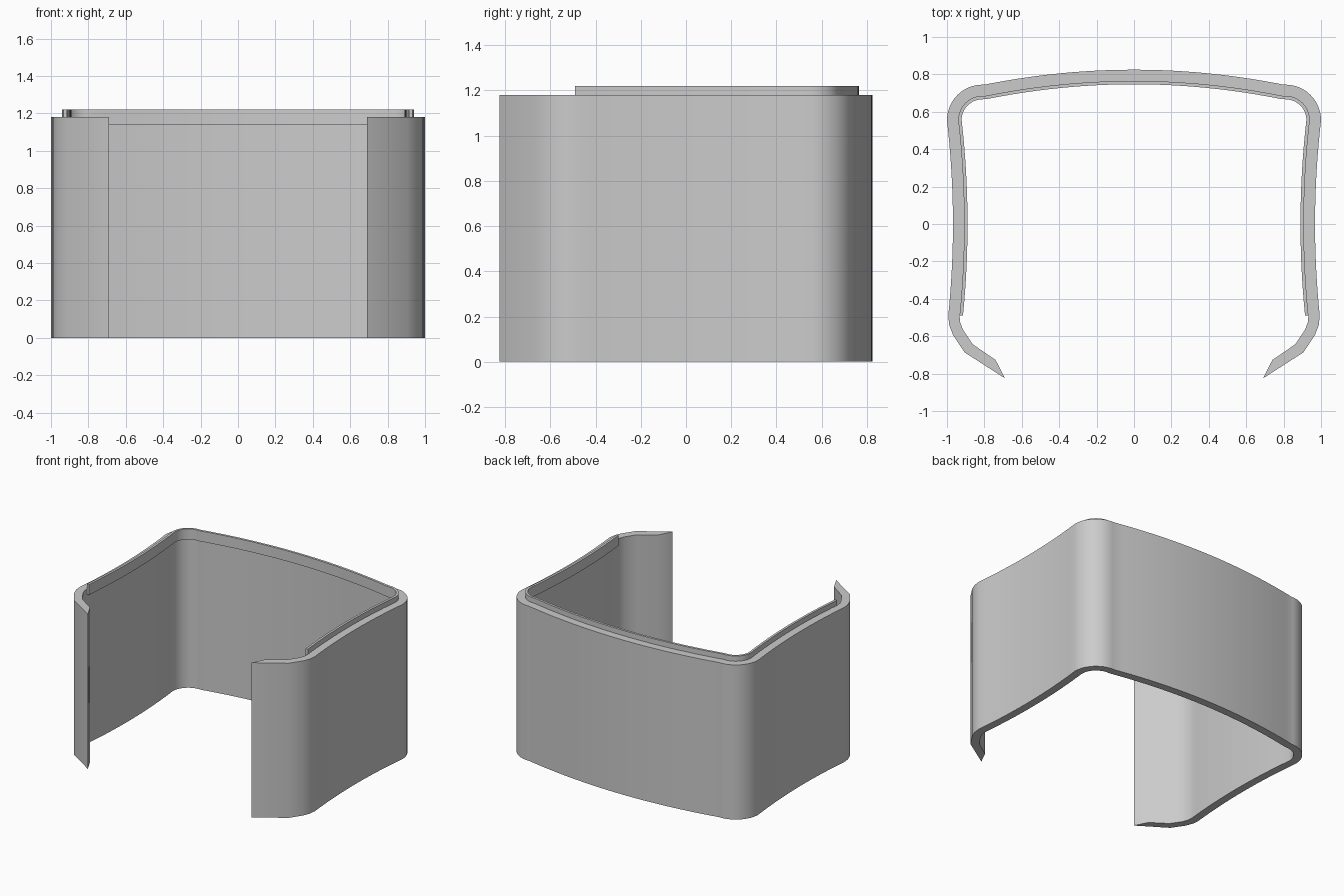
import bpy, bmesh, math
from mathutils import Vector

if "Cube" in bpy.data.objects:
    bpy.data.objects.remove(bpy.data.objects["Cube"])

WALL, LIP = 0.06, 0.018
WALL_TOP, LIP_LOW, LIP_TOP = 1.18, 1.14, 1.22

grey = bpy.data.materials.new("plain grey")
grey.diffuse_color = (0.6, 0.6, 0.6, 1)
grey.use_nodes = True
grey.node_tree.nodes["Principled BSDF"].inputs["Base Color"].default_value = grey.diffuse_color


def half_outline():
    """Right half of the outer outline, from back centre to the front tip."""
    pts = [(0.8 * i / 12, 0.825 - 0.125 * (0.8 * i / 12) ** 2) for i in range(13)]
    # rounded rear corner
    for i in range(13):
        a = math.radians(90 - 7.5 * i)
        pts.append((0.81 + 0.19 * math.cos(a), 0.555 + 0.19 * math.sin(a)))
    # side bowed slightly inward
    for i in range(1, 17):
        y = 0.555 - 1.045 * i / 16
        pts.append((0.968 + 0.104 * y * y, y))
    side_end = len(pts) - 1
    # front corner and angled flap
    pts += [(0.988, -0.54), (0.968, -0.593), (0.905, -0.687), (0.69, -0.825)]
    return [Vector(p) for p in pts], side_end


def offset(pts, d):
    """Move an open clockwise path inward by d with mitred joints."""
    out = []
    for i, p in enumerate(pts):
        normals = []
        for a, b in ((i - 1, i), (i, i + 1)):
            if a >= 0 and b < len(pts):
                t = (pts[b] - pts[a]).normalized()
                normals.append(Vector((t.y, -t.x)))
        n = sum(normals, Vector((0, 0))).normalized()
        out.append(p + n * d / n.dot(normals[0]))
    return out


def mirrored(half):
    """Full path from the left tip round the back to the right tip."""
    return [Vector((-p.x, p.y)) for p in reversed(half[1:])] + list(half)


def wall_strip(name, outer, inner, z0, z1):
    """Solid upright strip between two matching paths."""
    bm = bmesh.new()
    rings = [[bm.verts.new((p.x, p.y, z)) for p, z in
              ((o, z0), (o, z1), (i, z1), (i, z0))] for o, i in zip(outer, inner)]
    for a, b in zip(rings, rings[1:]):
        for k in range(4):
            m = (k + 1) % 4
            bm.faces.new((a[k], a[m], b[m], b[k]))
    bm.faces.new(rings[0])
    bm.faces.new(rings[-1][::-1])
    bmesh.ops.recalc_face_normals(bm, faces=bm.faces)
    mesh = bpy.data.meshes.new(name)
    bm.to_mesh(mesh)
    bm.free()
    mesh.materials.append(grey)
    obj = bpy.data.objects.new(name, mesh)
    bpy.context.collection.objects.link(obj)
    bpy.ops.object.select_all(action='DESELECT')
    obj.select_set(True)
    bpy.context.view_layer.objects.active = obj
    bpy.ops.object.shade_smooth_by_angle(angle=math.radians(30))
    return obj


half, side_end = half_outline()
outer = mirrored(half)
inner = offset(outer, WALL)
# bevelled flap tips
inner[-1] = Vector((0.74, -0.727))
inner[0] = Vector((-0.74, -0.727))
wall_strip("housing_wall", outer, inner, 0, WALL_TOP)

# raised locating lip inside the rear and side walls
cut = len(half) - 1 - side_end
lip_outer = inner[cut:-cut]
lip_inner = offset(outer, WALL + LIP)[cut:-cut]
for path in (lip_outer, lip_inner):
    path[0].y = path[-1].y = -0.49
wall_strip("locating_lip", lip_outer, lip_inner, LIP_LOW, LIP_TOP)
